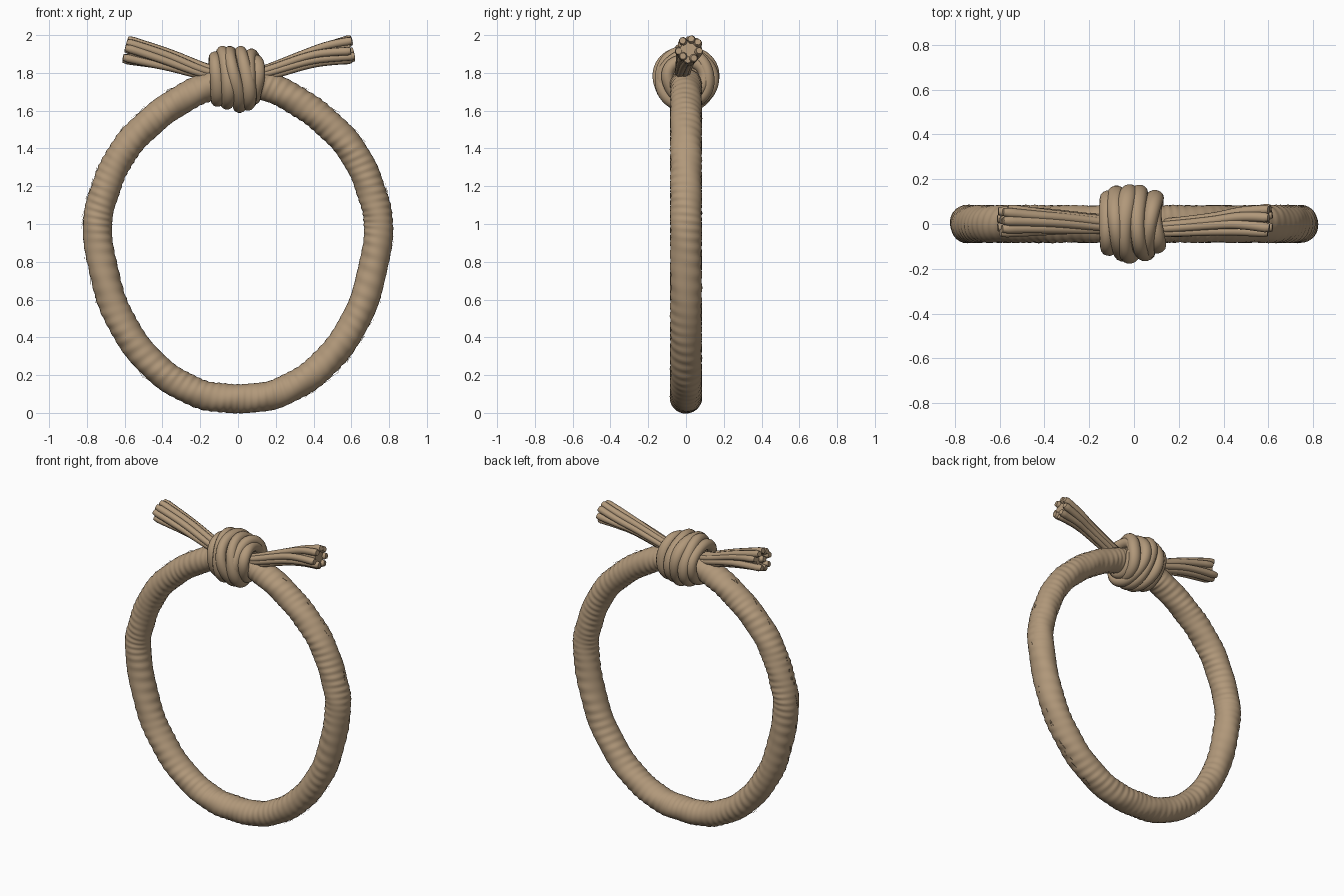
import bpy, bmesh, math, random
from mathutils import Vector, Matrix

if "Cube" in bpy.data.objects:
    bpy.data.objects.remove(bpy.data.objects["Cube"])

random.seed(4)
TAU = math.tau

rope = bpy.data.materials.new("rope tan")
rope.diffuse_color = (0.44, 0.315, 0.195, 1)
rope.use_nodes = True
rope.node_tree.nodes["Principled BSDF"].inputs["Base Color"].default_value = rope.diffuse_color


def spline(pts, n, closed=False):
    """Catmull-Rom samples through the points, n per span."""
    P = [Vector(p) for p in pts]
    if closed:
        g = lambda i: P[i % len(P)]
        spans = len(P)
    else:
        P = [2 * P[0] - P[1]] + P + [2 * P[-1] - P[-2]]
        g = lambda i: P[i + 1]
        spans = len(P) - 3
    out = []
    for i in range(spans):
        a, b, c, d = g(i - 1), g(i), g(i + 1), g(i + 2)
        for k in range(n):
            t = k / n
            out.append(0.5 * (2 * b + (c - a) * t + (2 * a - 5 * b + 4 * c - d) * t * t
                              + (3 * b - a - 3 * c + d) * t ** 3))
    if not closed:
        out.append(P[-2].copy())
    return out


def tube(bm, path, ref, rad, sides, closed=False):
    """Sweep a round section; rad(t, angle) returns (radius along ref, radius across)."""
    n, rings = len(path), []
    for i, p in enumerate(path):
        nxt = path[(i + 1) % n] if closed else path[min(i + 1, n - 1)]
        prv = path[i - 1] if closed else path[max(i - 1, 0)]
        tan = (nxt - prv).normalized()
        u = (ref - tan * ref.dot(tan)).normalized()
        v = tan.cross(u)
        ring = []
        for j in range(sides):
            a = TAU * j / sides
            ru, rv = rad(i / (n if closed else n - 1), a)
            ring.append(bm.verts.new(p + u * math.cos(a) * ru + v * math.sin(a) * rv))
        rings.append(ring)
    for i in range(n if closed else n - 1):
        A, B = rings[i], rings[(i + 1) % n]
        for j in range(sides):
            k = (j + 1) % sides
            bm.faces.new((A[j], A[k], B[k], B[j]))
    if not closed:
        bm.faces.new(rings[0][::-1])
        bm.faces.new(rings[-1])


def finish(bm, name, angle=50):
    bmesh.ops.recalc_face_normals(bm, faces=bm.faces)
    me = bpy.data.meshes.new(name)
    bm.to_mesh(me)
    bm.free()
    me.materials.append(rope)
    ob = bpy.data.objects.new(name, me)
    bpy.context.collection.objects.link(ob)
    bpy.ops.object.select_all(action='DESELECT')
    ob.select_set(True)
    bpy.context.view_layer.objects.active = ob
    bpy.ops.object.shade_smooth_by_angle(angle=math.radians(angle))
    return ob


# Main ring: half outline mirrored, wound with fine slanted ripples
half = [(0.23, 0.112), (0.465, 0.27), (0.65, 0.55), (0.742, 0.93),
        (0.71, 1.16), (0.60, 1.395), (0.41, 1.585), (0.19, 1.715)]
loop = [(0, 0, 0.076)] + [(x, 0, z) for x, z in half] + [(0, 0, 1.755)] \
    + [(-x, 0, z) for x, z in half[::-1]]
ring_path = spline(loop, 34, True)


def ring_radius(t, a):
    fade = 0.6 + 0.4 * math.sin(TAU * 7 * t + 2 * a)
    w = 0.0022 * fade * math.sin(TAU * 110 * t + a + 0.8 * math.sin(TAU * 13 * t))
    w += 0.0015 * math.sin(TAU * 23 * t + 3 * a)
    return 0.083 + w, 0.077 + w


bm = bmesh.new()
tube(bm, ring_path, Vector((0, 1, 0)), ring_radius, 28, True)
finish(bm, "rope_ring")

# Knot: leaning wraps around the ring axis over a solid core
bm = bmesh.new()
wraps = [(-0.114, 0.112, -0.006, 0.3), (-0.068, 0.135, -0.018, 0.9), (-0.018, 0.143, -0.026, 0.0),
         (0.034, 0.137, -0.022, 0.6), (0.070, 0.122, 0.020, 1.4), (0.094, 0.098, -0.006, 2.2)]
for x, R, lean, ph in wraps:
    path = []
    for i in range(72):
        th = TAU * i / 72
        r = R + 0.005 * math.sin(3 * th + ph * 3)
        path.append(Vector((x + lean * math.sin(th + ph) + 0.004 * math.sin(2 * th + ph),
                            r * math.cos(th), 1.77 + r * math.sin(th))))
    tube(bm, path, Vector((1, 0, 0)),
         lambda t, a, ph=ph: (0.036 + 0.004 * math.sin(TAU * 2 * t + ph), 0.034), 14, True)
bmesh.ops.create_uvsphere(bm, u_segments=32, v_segments=20, radius=1,
                          matrix=Matrix.Translation((-0.01, 0, 1.77)) @ Matrix.Diagonal((0.125, 0.145, 0.145, 1)))
finish(bm, "knot")


# Frayed tails: bundles of strands that spread toward the cut end
def tail(name, pts, strands=9):
    centre = spline(pts, 8)
    n = len(centre) - 1
    bm = bmesh.new()
    for s in range(strands):
        base = TAU * s / (strands - 1) + random.uniform(-0.15, 0.15)
        out = 0 if s == 0 else random.uniform(0.92, 1.05)
        stop = n - random.choice((0, 0, 1))
        path = []
        for i in range(stop + 1):
            t = i / n
            off = out * (0.021 + 0.036 * t ** 1.6)
            a = base + 0.7 * t + 0.15 * math.sin(5 * t + s)
            d = (centre[min(i + 1, n)] - centre[max(i - 1, 0)]).normalized()
            u = Vector((0, 1, 0))
            u = (u - d * u.dot(d)).normalized()
            path.append(centre[i] + u * math.cos(a) * off + d.cross(u) * math.sin(a) * off)
        tube(bm, path, Vector((0, 1, 0)),
             lambda t, a: ((0.018 + 0.005 * t) * (0.75 if t > 0.999 else 1),) * 2, 9)
    # filler so no gaps show between strands
    tube(bm, centre[:-1], Vector((0, 1, 0)), lambda t, a: (0.018 + 0.03 * t ** 1.6,) * 2, 12)
    finish(bm, name)


tail("tail_left", [(-0.06, 0.0, 1.79), (-0.18, 0.0, 1.81), (-0.38, 0.01, 1.872), (-0.597, 0.018, 1.925)])
tail("tail_right", [(0.06, -0.02, 1.78), (0.16, -0.018, 1.803), (0.36, -0.002, 1.872),
                    (0.48, 0.012, 1.905), (0.61, 0.018, 1.928)])

# Loose fibres: tiny slivers lifting off the outer edge
bm = bmesh.new()
N = len(ring_path)
for _ in range(60):
    i = random.randrange(12, N - 12)
    if ring_path[i].z > 1.66 or ring_path[i].z < 0.12:
        continue
    d = (ring_path[i + 1] - ring_path[i - 1]).normalized()
    o = d.cross(Vector((0, 1, 0)))
    if o.dot(ring_path[i] - Vector((0, 0, 0.93))) < 0:
        o = -o
    p = ring_path[i] + o * 0.074 + Vector((0, random.uniform(-0.01, 0.01), 0))
    tip = p + d * random.choice((-1, 1)) * 0.05 + o * 0.012
    bm.faces.new([bm.verts.new(q) for q in (p, p + o * 0.003, tip)])
finish(bm, "loose_fibres")
